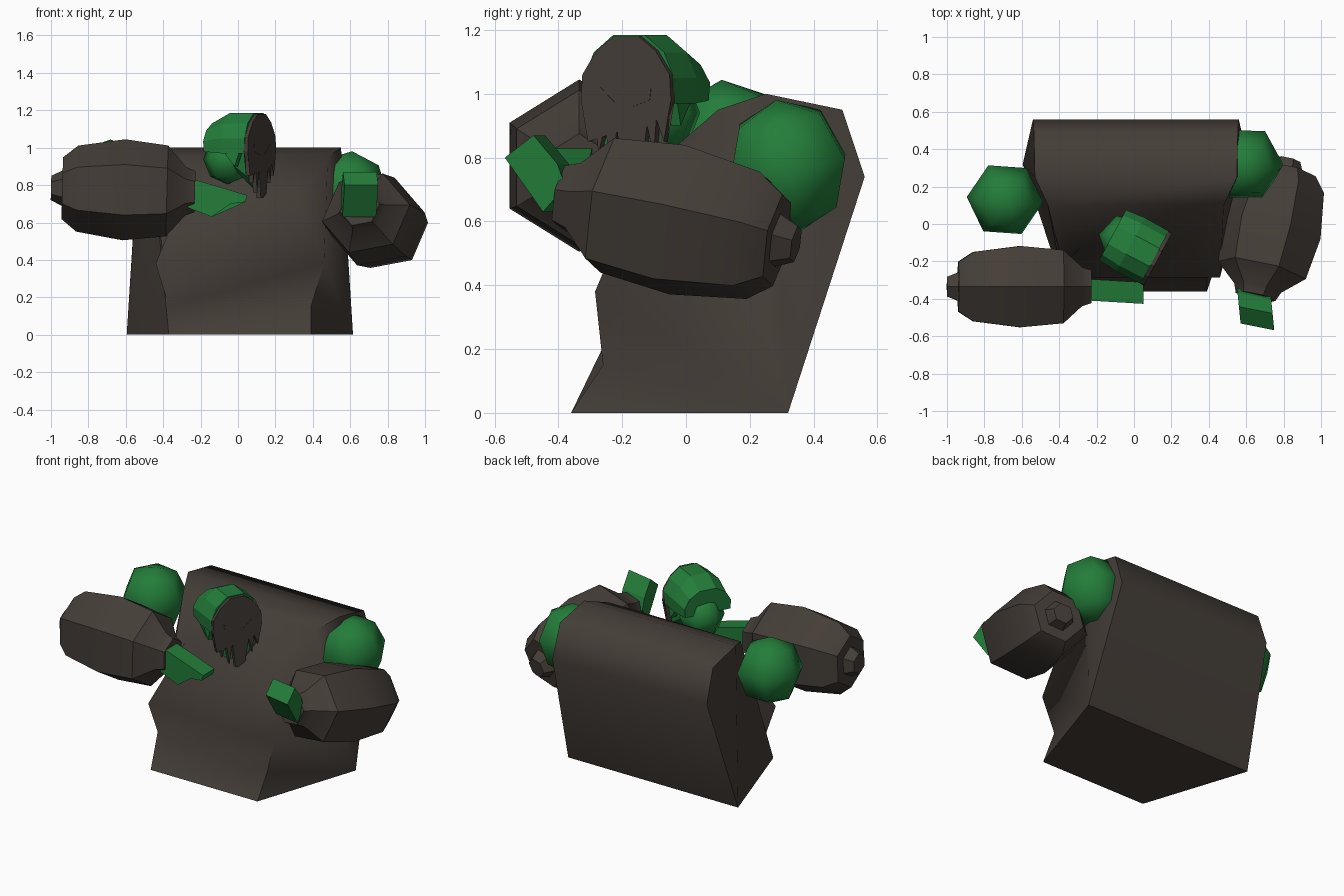
import bpy, bmesh, math
from mathutils import Vector

if "Cube" in bpy.data.objects:
    bpy.data.objects.remove(bpy.data.objects["Cube"])


def material(name, rgb):
    m = bpy.data.materials.new(name)
    m.diffuse_color = (*rgb, 1)
    m.use_nodes = True
    m.node_tree.nodes["Principled BSDF"].inputs["Base Color"].default_value = m.diffuse_color
    return m


DARK = material("dark_brown_armour", (0.058, 0.047, 0.039))
GREEN = material("green_skin", (0.017, 0.205, 0.042))


def finish(name, bm, mat, smooth=None):
    bmesh.ops.recalc_face_normals(bm, faces=bm.faces)
    me = bpy.data.meshes.new(name)
    bm.to_mesh(me)
    bm.free()
    me.materials.append(mat)
    ob = bpy.data.objects.new(name, me)
    bpy.context.collection.objects.link(ob)
    if smooth:
        bpy.context.view_layer.objects.active = ob
        ob.select_set(True)
        bpy.ops.object.shade_smooth_by_angle(angle=math.radians(smooth))
        ob.select_set(False)
    return ob


def loft(name, rings, mat, smooth=None):
    """Skin equal-length rings of points and cap both ends."""
    bm = bmesh.new()
    vs = [[bm.verts.new(p) for p in r] for r in rings]
    n = len(vs[0])
    for a, b in zip(vs, vs[1:]):
        for i in range(n):
            j = (i + 1) % n
            bm.faces.new((a[i], a[j], b[j], b[i]))
    caps = [bm.faces.new(vs[0]), bm.faces.new(vs[-1])]
    bmesh.ops.triangulate(bm, faces=caps)
    return finish(name, bm, mat, smooth)


def ball(name, centre, r, rot):
    bm = bmesh.new()
    bmesh.ops.create_uvsphere(bm, u_segments=6, v_segments=4, radius=r)
    ob = finish(name, bm, GREEN, 80)
    ob.location = centre
    ob.rotation_euler = rot


# Torso: side profile (y, z, half width)
profile = [(-0.36, 0, 0.38), (-0.26, 0.15, 0.38), (-0.285, 0.38, 0.45),
           (-0.13, 0.75, 0.30), (0.10, 0.95, 0.47), (0.25, 1.0, 0.54),
           (0.49, 0.95, 0.545), (0.56, 0.74, 0.55), (0.32, 0, 0.605)]
loft("torso", [[(0.01 + s * w, y, z) for y, z, w in profile] for s in (-1, 1)],
     DARK, 60)

# Shoulders
ball("left_shoulder", (-0.69, 0.13, 0.84), 0.205, (0.1, 0, 0.45))
ball("right_shoulder", (0.59, 0.32, 0.775), 0.21, (0.2, 0, 0.5))

# Bulky forearm guards: (distance from wrist, radius) along an axis
ARM = [(0, 0.11), (0.05, 0.13), (0.15, 0.243), (0.38, 0.27), (0.63, 0.23),
       (0.71, 0.165), (0.71, 0.095), (0.77, 0.065)]


def forearm(name, wrist, tail, corner):
    wrist, d = Vector(wrist), (Vector(tail) - Vector(wrist)).normalized()
    u = Vector(corner)
    u = (u - d * u.dot(d)).normalized()
    v = d.cross(u) * 0.93
    rings = []
    for t, r in ARM:
        c = wrist + d * t
        rings.append([c + r * (u * math.cos(i * math.pi / 3) + v * math.sin(i * math.pi / 3))
                      for i in range(6)])
    loft(name, rings, DARK, 28)


forearm("left_forearm", (-0.23, -0.335, 0.765), (-1.0, -0.335, 0.785), (0, 0, 1))
forearm("right_forearm", (0.65, -0.39, 0.68), (0.825, 0.34, 0.53), (0.99, 0, 0.14))

# Fists
left = [(-0.27, 0.84), (-0.08, 0.785), (0.05, 0.745), (0.04, 0.71),
        (-0.04, 0.70), (-0.14, 0.63), (-0.27, 0.68)]
loft("left_fist", [[(x, y - 0.06 * (x + 0.23), z) for x, z in left]
                   for y in (-0.41, -0.295)], GREEN)
right = [(-0.55, 0.80), (-0.46, 0.87), (-0.385, 0.78), (-0.36, 0.71), (-0.43, 0.63)]
loft("right_fist", [[(x - (y + 0.45) * 0.1, y - (x - 0.65) * 0.2, z) for y, z in right]
                    for x in (0.56, 0.74)], GREEN)

# Head frame: n points out of the face, t runs across it
C = Vector((0, -0.12, 0))
N = Vector((0.88, -0.47, 0)).normalized()
T = Vector((0.47, 0.88, 0)).normalized()


def head_point(n, t, z):
    return C + N * n + T * t + Vector((0, 0, z))


def mirrored(half):
    return half + [(-t, z) for t, z in reversed(half) if t > 0]


def head_part(name, outline, sections, mat):
    """Sections are (depth, width scale, height scale about the brow)."""
    loft(name, [[head_point(n, t * s, 1.0 + (z - 1.0) * h) for t, z in outline]
                for n, s, h in sections], mat)


# Helmet, skull and jaw
helmet = mirrored([(0.055, 1.185), (0.125, 1.13), (0.16, 1.05), (0.155, 0.97)])
head_part("helmet", helmet, [(0.125, 1, 1), (-0.02, 1.02, 1), (-0.13, 0.95, 0.7)], GREEN)
ball("skull", (-0.055, -0.085, 0.94), 0.135, (0, 0, 0.3))
jaw = mirrored([(0.12, 0.98), (0.11, 0.84), (0.05, 0.78)])
head_part("jaw", jaw, [(0.12, 1, 1), (0.02, 0.8, 0.6)], GREEN)

# Face mask with fangs
mask = mirrored([(0.045, 1.18), (0.105, 1.135), (0.155, 1.06), (0.16, 0.98),
                 (0.14, 0.93), (0.135, 0.85), (0.108, 0.92), (0.098, 0.81),
                 (0.075, 0.90), (0.052, 0.76), (0.032, 0.89), (0.012, 0.73)])
head_part("face_mask", mask, [(0.12, 1, 1), (0.145, 1, 1)], DARK)

# Eye slits and pointed ears, both sides
for s, side in ((-1, "left"), (1, "right")):
    eye = [(s * 0.025, 0.96), (s * 0.09, 1.02), (s * 0.085, 0.98)]
    head_part(side + "_eye", eye, [(0.143, 1, 1), (0.147, 1, 1)], DARK)
    ear = [(0.09, 0.985), (-0.02, 0.99), (0.06, 0.90)]
    loft(side + "_ear", [[head_point(n, s * t, z) for n, z in ear]
                         for t in (0.115, 0.15)], GREEN)
